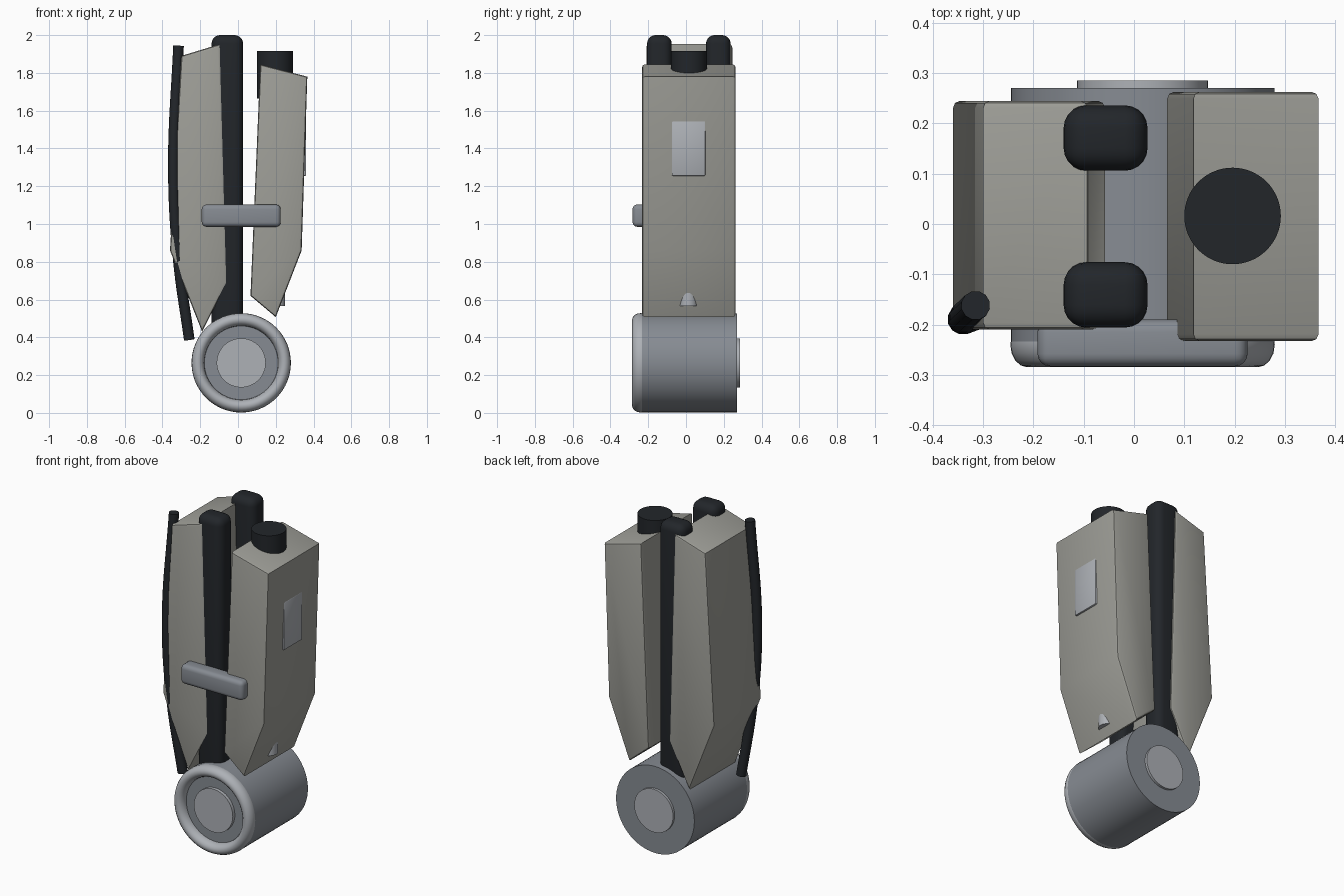
import bpy, bmesh, math
from mathutils import Vector

if "Cube" in bpy.data.objects:
    bpy.data.objects.remove(bpy.data.objects["Cube"])


def mat(name, col):
    m = bpy.data.materials.new(name)
    m.diffuse_color = (*col, 1)
    m.use_nodes = True
    m.node_tree.nodes["Principled BSDF"].inputs["Base Color"].default_value = m.diffuse_color
    return m


SHELL = mat("shell_grey", (0.34, 0.34, 0.31))
DARK = mat("dark_rubber", (0.016, 0.019, 0.023))
STEEL = mat("steel", (0.24, 0.26, 0.29))
LIGHT = mat("light_steel", (0.42, 0.44, 0.47))


def finish(ob, name, m, bevel=0, segs=3, limit=30):
    ob.name = name
    ob.data.materials.append(m)
    bpy.ops.object.select_all(action='DESELECT')
    ob.select_set(True)
    bpy.context.view_layer.objects.active = ob
    if bevel:
        b = ob.modifiers.new("bevel", 'BEVEL')
        b.width, b.segments, b.limit_method = bevel, segs, 'ANGLE'
        b.angle_limit = math.radians(limit)
        bpy.ops.object.modifier_apply(modifier="bevel")
    bpy.ops.object.shade_smooth_by_angle(angle=math.radians(35))
    return ob


def box(name, lo, hi, m, bevel, segs=4):
    lo, hi = Vector(lo), Vector(hi)
    bpy.ops.mesh.primitive_cube_add(size=1, location=(lo + hi) / 2)
    ob = bpy.context.object
    ob.scale = hi - lo
    bpy.ops.object.transform_apply(location=False, rotation=False, scale=True)
    return finish(ob, name, m, bevel, segs)


def cylinder(name, loc, r, length, m, along_y=False, bevel=0):
    bpy.ops.mesh.primitive_cylinder_add(
        vertices=64, radius=r, depth=length, location=loc,
        rotation=(math.pi / 2 if along_y else 0, 0, 0))
    return finish(bpy.context.object, name, m, bevel)


def panel(name, profile, y0, y1):
    """Extrude an x-z outline along y and soften only its two rims."""
    bm = bmesh.new()
    face = bm.faces.new([bm.verts.new((x, y0, z)) for x, z in profile])
    ext = bmesh.ops.extrude_face_region(bm, geom=[face])
    bmesh.ops.translate(bm, vec=(0, y1 - y0, 0),
                        verts=[v for v in ext['geom'] if isinstance(v, bmesh.types.BMVert)])
    bmesh.ops.recalc_face_normals(bm, faces=bm.faces[:])
    rims = [e for e in bm.edges if abs(e.verts[0].co.y - e.verts[1].co.y) < 1e-4]
    bmesh.ops.bevel(bm, geom=rims, offset=0.014, segments=2, profile=0.5, affect='EDGES')
    me = bpy.data.meshes.new(name)
    bm.to_mesh(me)
    bm.free()
    ob = bpy.data.objects.new(name, me)
    bpy.context.collection.objects.link(ob)
    return finish(ob, name, SHELL)


# Shell panels
panel("left_shell", [(-0.30, 1.89), (-0.093, 1.953), (-0.058, 0.69), (-0.19, 0.43), (-0.36, 0.86)],
      -0.21, 0.245)
panel("right_shell", [(0.118, 1.845), (0.367, 1.78), (0.337, 0.86), (0.20, 0.507), (0.066, 0.62)],
      -0.233, 0.263)

# Twin support columns
for side, y in (("front", -0.141), ("back", 0.171)):
    box(side + "_column", (-0.14, y - 0.065, 0.38), (0.027, y + 0.065, 2.0), DARK, 0.045, 5)

# Bottom roller joint with front ring and end caps
CX, CZ = 0.017, 0.265
cylinder("joint_drum", (CX, 0.015, CZ), 0.262, 0.51, STEEL, True)
bpy.ops.mesh.primitive_torus_add(location=(CX, -0.24, CZ), rotation=(math.pi / 2, 0, 0),
                                 major_radius=0.229, minor_radius=0.034,
                                 major_segments=64, minor_segments=16)
bpy.context.object.scale.z = 1.32
bpy.ops.object.transform_apply(location=False, rotation=False, scale=True)
finish(bpy.context.object, "joint_ring", LIGHT)
cylinder("front_cap", (CX, -0.235, CZ), 0.13, 0.05, LIGHT, True)
cylinder("back_cap", (CX, 0.265, CZ), 0.13, 0.04, LIGHT, True)

# Front tie bar
box("tie_bar", (-0.192, -0.283, 0.985), (0.226, -0.19, 1.103), STEEL, 0.025, 4)

# Details on the right shell
cylinder("top_plug", (0.196, 0.016, 1.79), 0.096, 0.25, DARK)
cylinder("lower_pin", (0.20, 0.012, 0.665), 0.05, 0.2, LIGHT)
box("side_plate", (0.31, -0.075, 1.255), (0.361, 0.103, 1.545), LIGHT, 0.006, 2)

# Curved hose on the left
curve = bpy.data.curves.new("hose", 'CURVE')
curve.dimensions = '3D'
curve.bevel_depth, curve.bevel_resolution = 0.029, 4
curve.use_fill_caps = True
points = [(-0.315, -0.162, 1.943), (-0.342, -0.19, 1.3), (-0.318, -0.183, 0.83), (-0.258, -0.16, 0.387)]
sp = curve.splines.new('BEZIER')
sp.bezier_points.add(len(points) - 1)
for bp, p in zip(sp.bezier_points, points):
    bp.co = p
    bp.handle_left_type = bp.handle_right_type = 'AUTO'
hose = bpy.data.objects.new("hose", curve)
bpy.context.collection.objects.link(hose)
bpy.ops.object.select_all(action='DESELECT')
hose.select_set(True)
bpy.context.view_layer.objects.active = hose
bpy.ops.object.convert(target='MESH')
finish(bpy.context.object, "hose", DARK)
